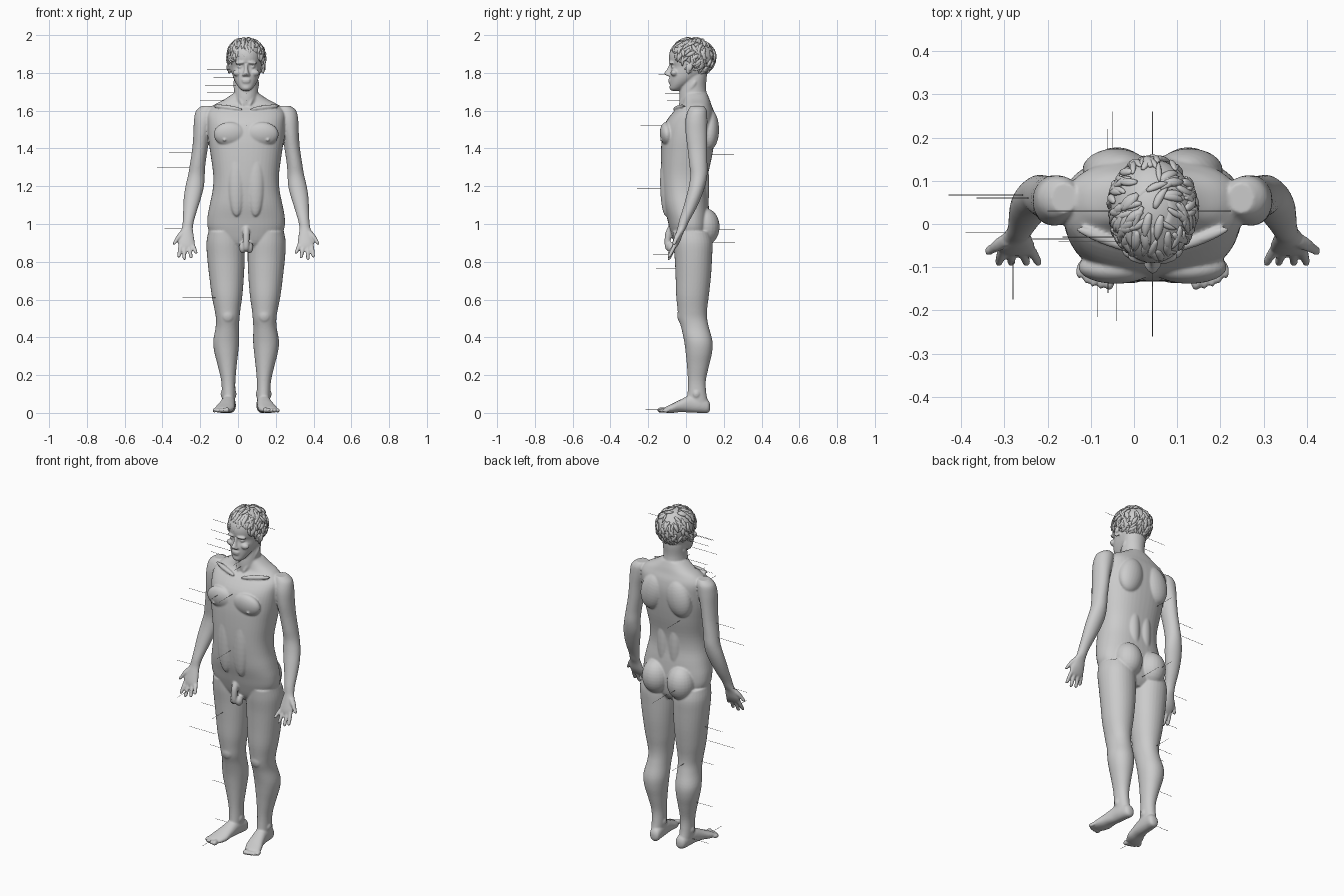
import bpy, bmesh, math, random
from mathutils import Vector, Matrix, Euler

random.seed(4)
X0 = 0.043          # the figure stands slightly right of the origin


def spline(rows, sub):
    """Catmull-Rom interpolation of a list of number rows."""
    out = []
    for i in range(len(rows) - 1):
        a, b, c, d = rows[max(i - 1, 0)], rows[i], rows[i + 1], rows[min(i + 2, len(rows) - 1)]
        for k in range(sub):
            t = k / sub
            out.append([q + 0.5 * t * (r - p + t * (2*p - 5*q + 4*r - s + t * (3*(q - r) + s - p)))
                        for p, q, r, s in zip(a, b, c, d)])
    return out + [list(rows[-1])]


def loft(bm, rows, axis='z', power=2.0, side=1, seg=32, sub=4):
    """Rows are (height, x0, x1, depth0, depth1): superellipse rings joined into a closed skin."""
    rings = []
    for h, xa, xb, ya, yb in spline(rows, sub):
        ring = []
        for i in range(seg):
            a = 2 * math.pi * i / seg
            c, s = math.cos(a), math.sin(a)
            u = (xa + xb) / 2 + (xb - xa) / 2 * math.copysign(abs(c) ** (2 / power), c)
            v = (ya + yb) / 2 + (yb - ya) / 2 * math.copysign(abs(s) ** (2 / power), s)
            ring.append(bm.verts.new((side*u, v, h) if axis == 'z' else (side*u, h, v)))
        rings.append(ring)
    for p, q in zip(rings, rings[1:]):
        for i in range(seg):
            j = (i + 1) % seg
            bm.faces.new((p[i], p[j], q[j], q[i]))
    bm.faces.new(rings[0])
    bm.faces.new(rings[-1])


def blob(bm, loc, size, rot=(0, 0, 0), side=1):
    m = (Matrix.Diagonal((side, 1, 1, 1)) @ Matrix.Translation(loc)
         @ Euler(rot).to_matrix().to_4x4() @ Matrix.Diagonal((*size, 1)))
    bmesh.ops.create_uvsphere(bm, u_segments=24, v_segments=16, radius=1, matrix=m)


def centred(rows):
    return [(z, x - rx, x + rx, y - ry, y + ry) for z, x, y, rx, ry in rows]


def finish(bm, name):
    bmesh.ops.recalc_face_normals(bm, faces=bm.faces)
    me = bpy.data.meshes.new(name)
    bm.to_mesh(me)
    bm.free()
    for p in me.polygons:
        p.use_smooth = True
    ob = bpy.data.objects.new(name, me)
    bpy.context.collection.objects.link(ob)
    ob.location.x = X0
    return ob


bm = bmesh.new()
# torso, from the crotch to the base of the neck
torso = [(.86, .08, -.03, .09), (.90, .16, -.062, .115), (.97, .20, -.085, .125), (1.03, .205, -.10, .125),
         (1.10, .193, -.118, .12), (1.18, .177, -.128, .111), (1.26, .174, -.133, .117), (1.36, .187, -.133, .138),
         (1.45, .20, -.128, .152), (1.53, .205, -.112, .158), (1.59, .205, -.07, .15), (1.63, .17, -.025, .135),
         (1.66, .115, -.015, .125), (1.69, .07, -.015, .112)]
loft(bm, [(z, -x, x, f, b) for z, x, f, b in torso], power=2.35, seg=48)
# neck and head
neck = [(1.60, .07, -.03, .12), (1.66, .067, -.036, .115), (1.72, .063, -.03, .106), (1.78, .064, -.01, .11),
        (1.83, .06, 0, .11)]
loft(bm, [(z, -x, x, f, b) for z, x, f, b in neck])
head = [(1.705, .016, -.075, -.04), (1.715, .032, -.085, -.02), (1.74, .051, -.086, .02), (1.77, .066, -.087, .07),
        (1.80, .075, -.085, .11), (1.832, .081, -.078, .132), (1.86, .085, -.088, .142), (1.89, .087, -.09, .145),
        (1.92, .085, -.082, .138), (1.95, .072, -.058, .115), (1.975, .045, -.02, .085)]
loft(bm, [(z, -x, x, f, b) for z, x, f, b in head], power=2.15)
# nose, lips and chin
loft(bm, [(1.784, -.008, .008, -.10, -.07), (1.79, -.016, .016, -.112, -.07), (1.80, -.015, .015, -.115, -.07),
          (1.82, -.010, .010, -.101, -.06), (1.845, -.010, .010, -.09, -.05)])
blob(bm, (0, -.086, 1.763), (.024, .009, .006))
blob(bm, (0, -.085, 1.752), (.021, .009, .006))
blob(bm, (0, -.075, 1.722), (.022, .013, .014))
# genitals
loft(bm, centred([(.985, 0, -.075, .018, .02), (.95, 0, -.092, .018, .018), (.90, 0, -.098, .017, .016),
                  (.87, 0, -.094, .016, .015), (.857, 0, -.09, .009, .009)]), seg=20)

leg = [(.96, .03, .20, -.07, .125), (.90, .012, .21, -.068, .14), (.82, .008, .206, -.06, .138),
       (.72, .012, .195, -.055, .132), (.62, .02, .182, -.052, .121), (.55, .03, .168, -.045, .112),
       (.50, .035, .16, -.04, .112), (.45, .038, .162, -.025, .122), (.38, .037, .174, -.01, .14),
       (.32, .042, .168, -.002, .138), (.25, .05, .15, .005, .122), (.17, .057, .132, .01, .105),
       (.10, .057, .128, .008, .108), (.05, .06, .125, 0, .118), (.03, .062, .12, .01, .115)]
foot = [(.128, .073, .097, .018, .045), (.115, .056, .115, 0, .07), (.07, .055, .126, 0, .09),
        (.02, .057, .132, .002, .092), (-.03, .06, .146, .004, .07), (-.07, .063, .162, 0, .05),
        (-.10, .075, .168, 0, .036), (-.116, .084, .162, .003, .028)]
arm = [(1.625, .205, .06, .03, .035), (1.60, .215, .06, .05, .05), (1.55, .224, .055, .052, .058),
       (1.48, .235, .055, .044, .057), (1.40, .244, .06, .041, .052), (1.32, .256, .065, .041, .048),
       (1.26, .263, .068, .044, .045), (1.20, .272, .058, .049, .043), (1.14, .284, .04, .046, .04),
       (1.08, .295, .018, .038, .035), (1.02, .305, -.008, .030, .028), (.98, .311, -.022, .029, .023),
       (.95, .316, -.035, .037, .02), (.91, .317, -.049, .044, .019), (.885, .315, -.059, .043, .015),
       (.872, .315, -.064, .036, .01)]
fingers = [(.281, .263, .842), (.303, .291, .818), (.326, .327, .81), (.347, .357, .822)]

for s in (1, -1):
    # legs, knees, ankles and feet
    loft(bm, leg, side=s, power=2.1)
    loft(bm, foot, axis='y', side=s, power=2.2)
    blob(bm, (.097, -.02, .515), (.036, .026, .042), side=s)
    for x in (.06, .126):
        blob(bm, (x, .055, .10), (.009, .017, .02), side=s)
    for i in range(5):
        big = i == 0
        blob(bm, (.102 + .0155*i + (0 if big else .004), -.13 + .002*i*i - .002*i, .015 if big else .013),
             (.0135, .024, .015) if big else (.0085, .021, .012), (0, 0, -.12 + .06*i), s)
    # buttocks, chest, nipples, shoulder blades and back muscles
    blob(bm, (.082, .098, .985), (.08, .08, .10), side=s)
    blob(bm, (.085, -.10, 1.475), (.087, .038, .065), (.12, 0, 0), s)
    blob(bm, (.115, -.132, 1.445), (.007, .007, .007), side=s)
    blob(bm, (.085, .125, 1.50), (.075, .05, .11), (0, -.25, 0), s)
    blob(bm, (.038, .085, 1.20), (.04, .038, .20), side=s)
    blob(bm, (.05, -.105, 1.22), (.047, .032, .18), side=s)
    # collar bone and throat muscle
    blob(bm, (.10, -.038, 1.617), (.085, .014, .012), (0, -.12, -.35 * -1), s)
    blob(bm, (.04, .008, 1.69), (.016, .018, .085), (-.55, .35, 0), s)
    # arms, thumbs and fingers
    loft(bm, centred(arm), side=s)
    loft(bm, centred([(.96, .335, -.035, .016, .015), (.935, .355, -.047, .015, .015), (.915, .369, -.056, .011, .012),
                      (.898, .379, -.062, .010, .011), (.89, .382, -.064, .005, .006)]), side=s, seg=16)
    for bx, tx, tz in fingers:
        path = []
        for t, r in ((0, .0105), (.35, .011), (.7, .0102), (.92, .009), (1, .005)):
            path.append((.89 + (tz - .89)*t, bx + (tx - bx)*t, -.058 - .034*t, r, r * 1.05))
        loft(bm, centred(path), side=s, seg=16)
    # face: brow, eye, cheek, nostril, ear
    blob(bm, (.033, -.079, 1.853), (.028, .013, .008), (0, .1, .25), s)
    blob(bm, (.032, -.066, 1.832), (.015, .013, .009), side=s)
    blob(bm, (.045, -.062, 1.80), (.026, .02, .018), side=s)
    blob(bm, (.012, -.093, 1.79), (.009, .012, .008), side=s)
    blob(bm, (.088, .015, 1.825), (.006, .02, .034), (-.2, 0, .5), s)
    blob(bm, (.097, .027, 1.835), (.006, .011, .026), (-.2, 0, .5), s)
    blob(bm, (.017, -.075, .875), (.021, .024, .03), side=s)

body = finish(bm, "body")
rm = body.modifiers.new("fuse", 'REMESH')
rm.mode = 'VOXEL'
rm.voxel_size = 0.005
rm.use_smooth_shade = True
sm = body.modifiers.new("soften", 'SMOOTH')
sm.factor = 0.5
sm.iterations = 4

# hair: a cap pulled inwards below the hairline, covered with curved locks
C, R = Vector((0, .035, 1.882)), Vector((.099, .117, .103))


def hairline(p):
    return 1.915 - (p.y + .08) * .65


def shell(d, k=1.0):
    return C + Vector((d.x * R.x, d.y * R.y, d.z * R.z)) * k


bm = bmesh.new()
bmesh.ops.create_icosphere(bm, subdivisions=4, radius=1)
for v in bm.verts:
    p = shell(v.co, .98)
    drop = min(max((hairline(p) - p.z) / .02, 0), 1)
    v.co = shell(v.co, .98 - .28 * drop)
count = 0
while count < 190:
    d = Vector((random.gauss(0, 1), random.gauss(0, 1), random.gauss(0, 1))).normalized()
    if shell(d).z < hairline(shell(d)) + .008:
        continue
    count += 1
    swirl = d.cross(Vector((0, .35, 1))).normalized()
    fall = swirl.cross(d).normalized() * -1
    mix = random.uniform(-.9, .9)
    step = (swirl * mix + fall).normalized()
    if step.z > 0:
        step = -step
    width, curl = random.uniform(.007, .012), random.uniform(-.35, .35)
    rings = []
    for k in range(7):
        t = k / 6
        across = d.cross(step).normalized()
        w = width * math.sin(math.pi * (.12 + .84 * t)) ** .8
        c = shell(d, 1.0 + .05 * t * t)
        rings.append([bm.verts.new(c + across * w * math.cos(a) + d * w * .75 * math.sin(a))
                      for a in (i * math.pi / 4 for i in range(8))])
        d = (d + step * .085).normalized()
        step = (step + across * curl * .3)
        step = (step - d * step.dot(d)).normalized()
    for p, q in zip(rings, rings[1:]):
        for i in range(8):
            bm.faces.new((p[i], p[(i + 1) % 8], q[(i + 1) % 8], q[i]))
    bm.faces.new(rings[0])
    bm.faces.new(rings[-1])
finish(bm, "hair")

# thin pointer lines: (z, y, x start, x end) sideways and (z, x, y start, y end) front to back
sideways = [(1.90, .03, .13, .225), (1.85, .03, -.19, -.05), (1.82, -.03, -.165, -.04), (1.775, -.03, -.13, -.02),
            (1.735, -.04, -.175, -.01), (1.695, .03, -.165, -.01), (1.655, .03, -.20, -.03), (1.38, .06, -.365, -.23),
            (1.30, .067, -.43, -.25), (.975, -.02, -.39, -.29), (.73, .04, -.27, -.14), (.61, -.035, -.295, -.12),
            (.505, .02, -.20, -.10), (.275, .06, -.215, -.10), (.05, .06, -.19, -.07)]
lengthwise = [(1.79, .043, -.145, -.10), (1.69, .043, -.11, -.03), (1.655, .043, -.10, -.03), (1.52, .043, -.24, -.10),
              (1.50, -.04, -.225, -.12), (1.19, .043, -.26, -.12), (.84, -.28, -.175, -.07), (.765, -.06, -.16, -.05),
              (.02, -.085, -.215, -.12), (1.37, -.05, .13, .255), (.97, -.05, .16, .26), (.90, .043, .12, .26),
              (.51, -.062, .11, .22)]
bm = bmesh.new()
for rows, turn in ((sideways, Matrix.Rotation(math.pi/2, 4, 'Y')), (lengthwise, Matrix.Rotation(math.pi/2, 4, 'X'))):
    for z, o, a, b in rows:
        mid = ((a + b) / 2, o, z) if rows is sideways else (o, (a + b) / 2, z)
        bmesh.ops.create_cone(bm, cap_ends=True, segments=6, radius1=.0009, radius2=.0009, depth=b - a,
                              matrix=Matrix.Translation(mid) @ turn)
finish(bm, "pointer_lines").location.x = 0
